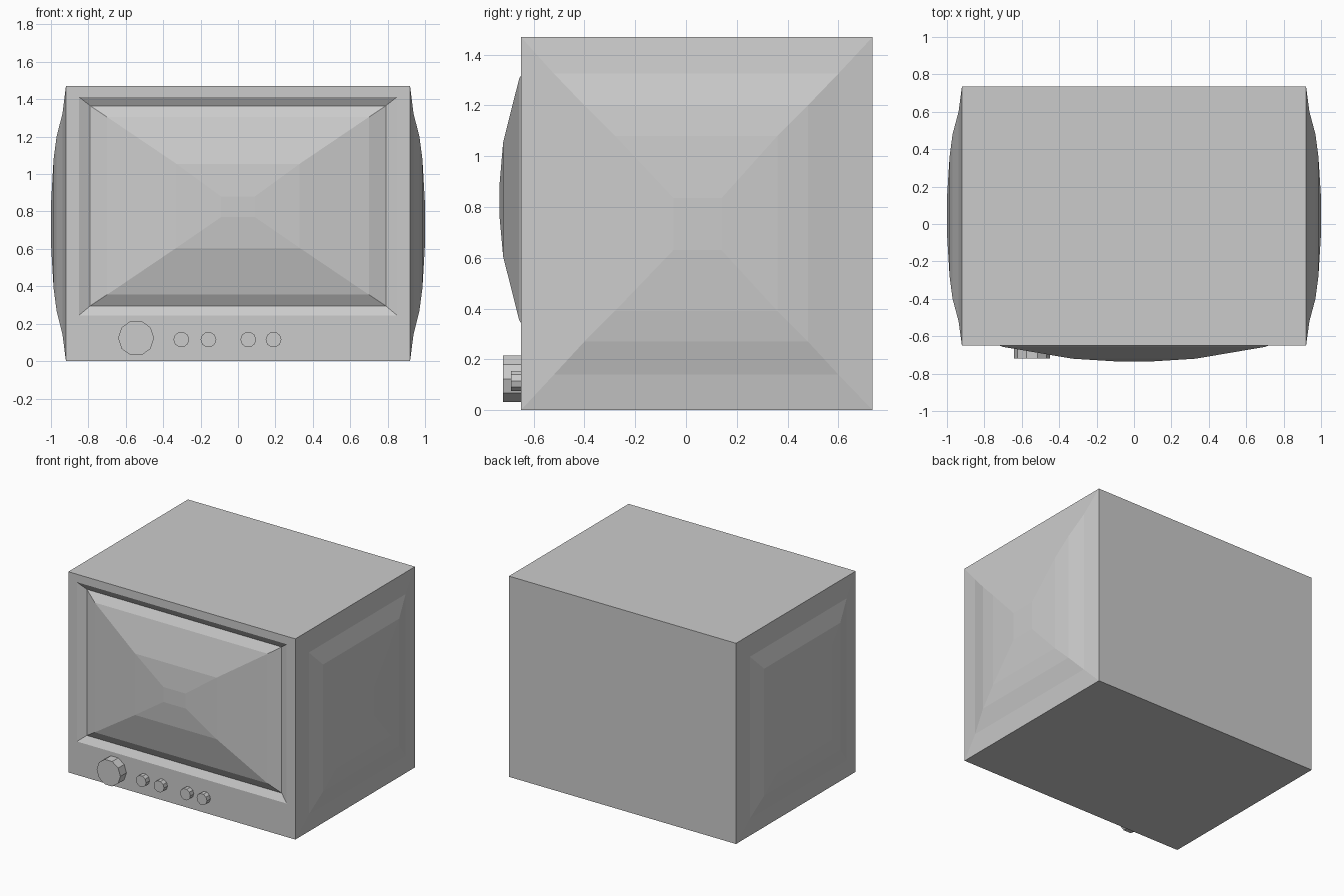
import bpy, bmesh
from math import radians
from mathutils import Matrix, Vector

if "Cube" in bpy.data.objects:
    bpy.data.objects.remove(bpy.data.objects["Cube"])


def finish(bm, name):
    bmesh.ops.remove_doubles(bm, verts=bm.verts, dist=0.0005)
    bmesh.ops.recalc_face_normals(bm, faces=bm.faces)
    me = bpy.data.meshes.new(name)
    bm.to_mesh(me)
    bm.free()
    ob = bpy.data.objects.new(name, me)
    bpy.context.collection.objects.link(ob)
    return ob


def panel(bm, rings, place):
    """Nested rectangles (u0, u1, v0, v1, depth) bridged together and capped."""
    loops = []
    for u0, u1, v0, v1, d in rings:
        corners = ((u0, v0), (u1, v0), (u1, v1), (u0, v1))
        loops.append([bm.verts.new(place(u, v, d)) for u, v in corners])
    for a, b in zip(loops, loops[1:]):
        for i in range(4):
            j = (i + 1) % 4
            bm.faces.new((a[i], a[j], b[j], b[i]))
    bm.faces.new(loops[-1])


W, F, B, H = 0.92, -0.65, 0.735, 1.47

# Cabinet shell: domed sides, bezel and bulging screen in one closed mesh
bm = bmesh.new()
side = [(F, B, 0, H, W), (-0.52, 0.60, 0.14, 1.325, 0.938),
        (-0.40, 0.48, 0.27, 1.20, 0.970), (-0.28, 0.36, 0.39, 1.08, 0.986),
        (-0.05, 0.14, 0.63, 0.835, 1.0)]
for s in (-1, 1):
    panel(bm, side, lambda u, v, d: (s * d, u, v))
front = [(-W, W, 0, H, F), (-0.85, 0.85, 0.245, 1.412, F),
         (-0.79, 0.79, 0.295, 1.365, -0.622), (-0.70, 0.70, 0.355, 1.305, -0.657),
         (-0.33, 0.33, 0.605, 1.055, -0.720), (-0.09, 0.09, 0.77, 0.88, -0.735)]
panel(bm, front, lambda u, v, d: (u, d, v))
panel(bm, [(-W, W, 0, H, B)], lambda u, v, d: (u, d, v))
for z in (0, H):
    panel(bm, [(-W, W, F, B, z)], lambda u, v, d: (u, v, d))
finish(bm, "cabinet")


# Control knobs
def knob(name, x, z, r, y_front):
    bm = bmesh.new()
    back = F + 0.01
    m = (Matrix.Translation(Vector((x, (y_front + back) / 2, z)))
         @ Matrix.Rotation(radians(90), 4, 'X') @ Matrix.Rotation(radians(90), 4, 'Z'))
    bmesh.ops.create_cone(bm, cap_ends=True, segments=10, radius1=r, radius2=r,
                          depth=back - y_front, matrix=m)
    finish(bm, name)


knob("large_knob", -0.545, 0.123, 0.096, -0.72)
for i, x in enumerate((-0.303, -0.158, 0.055, 0.19)):
    knob(f"small_knob_{i + 1}", x, 0.115, 0.042, -0.69)
